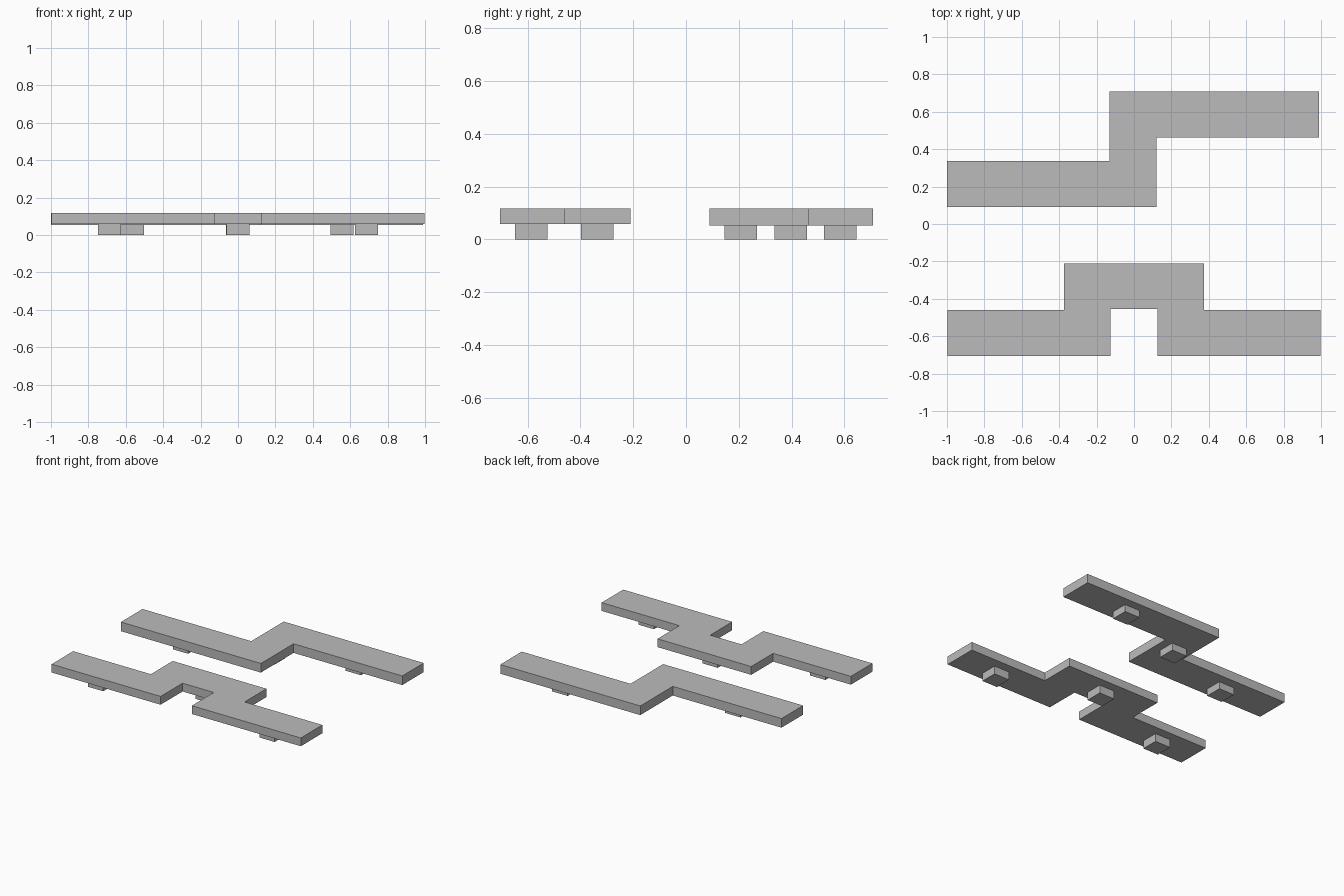
import bpy
import bmesh

cube = bpy.data.objects.get("Cube")
if cube:
    bpy.data.objects.remove(cube, do_unlink=True)

# Single plain grey
grey = bpy.data.materials.new("plain_grey")
grey.use_nodes = True
colour = (0.5, 0.5, 0.5, 1.0)
grey.diffuse_color = colour
grey.node_tree.nodes["Principled BSDF"].inputs["Base Color"].default_value = colour


def slab(name, outline, z0, z1):
    """Extrude a flat counter-clockwise outline from z0 up to z1."""
    bm = bmesh.new()
    face = bm.faces.new([bm.verts.new((x, y, z0)) for x, y in outline])
    result = bmesh.ops.extrude_face_region(bm, geom=[face], use_keep_orig=True)
    top = [v for v in result["geom"] if isinstance(v, bmesh.types.BMVert)]
    bmesh.ops.translate(bm, verts=top, vec=(0, 0, z1 - z0))
    bmesh.ops.recalc_face_normals(bm, faces=bm.faces)
    mesh = bpy.data.meshes.new(name)
    bm.to_mesh(mesh)
    bm.free()
    mesh.materials.append(grey)
    obj = bpy.data.objects.new(name, mesh)
    bpy.context.collection.objects.link(obj)
    return obj


def peg(name, x, y, top, size=0.123):
    """Square foot centred on x, y, standing on the ground."""
    h = size / 2
    slab(name, [(x - h, y - h), (x + h, y - h), (x + h, y + h), (x - h, y + h)], 0, top)


TOP = 0.118
FRONT_BASE = 0.058
REAR_BASE = 0.052

# Front plate: symmetric, stepping back in the middle
right_half = [(0.125, -0.455), (0.125, -0.706), (0.997, -0.706),
              (0.997, -0.46), (0.375, -0.46), (0.375, -0.21)]
left_half = [(-x, y) for x, y in reversed(right_half)]
slab("front_plate", right_half + left_half, FRONT_BASE, TOP)

# Rear plate: two offset arms joined by a step
slab("rear_plate", [(-1.0, 0.09), (0.12, 0.09), (0.12, 0.463), (0.99, 0.463),
                    (0.99, 0.708), (-0.13, 0.708), (-0.13, 0.337), (-1.0, 0.337)],
     REAR_BASE, TOP)

# Feet under each plate
for side, x, y in (("right", -0.686, -0.587), ("middle", 0, -0.336), ("left", 0.686, -0.587)):
    peg("front_foot_" + side, x, y, FRONT_BASE)
for side, x, y in (("right", -0.563, 0.208), ("middle", -0.003, 0.397), ("left", 0.556, 0.585)):
    peg("rear_foot_" + side, x, y, REAR_BASE)
